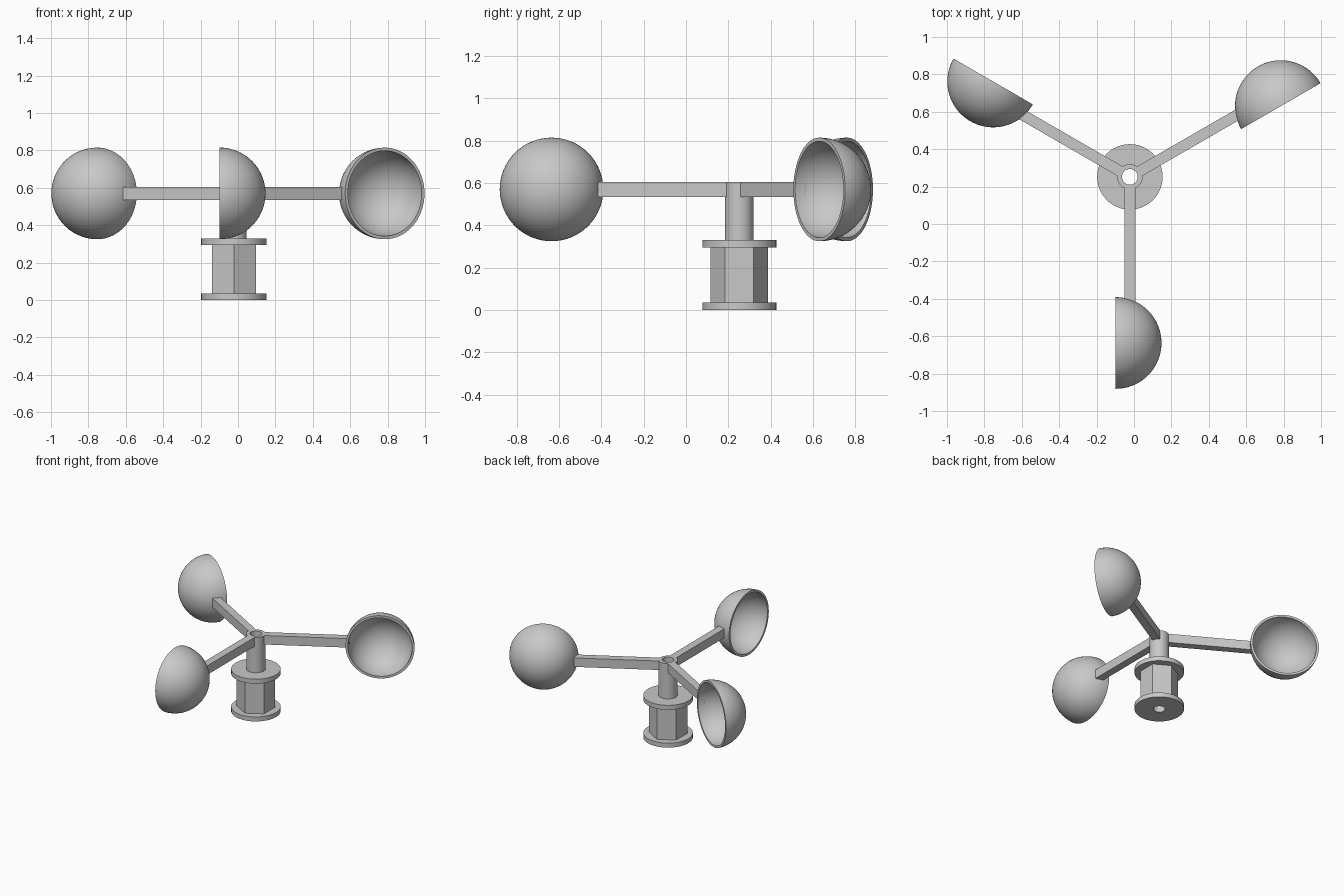
import bpy
import bmesh
from math import sin, cos, pi, radians
from mathutils import Vector

if "Cube" in bpy.data.objects:
    bpy.data.objects.remove(bpy.data.objects["Cube"])

AXIS = Vector((-0.022, 0.252, 0))   # spindle position
BORE = 0.042
SEGMENTS = 48
ARM_Z = 0.57

grey = bpy.data.materials.new("plain grey")
grey.use_nodes = True
colour = (0.58, 0.58, 0.58, 1)
grey.diffuse_color = colour
grey.node_tree.nodes["Principled BSDF"].inputs["Base Color"].default_value = colour


def finish(bm, name):
    """Turn a bmesh into a mesh with the shared material."""
    bmesh.ops.recalc_face_normals(bm, faces=bm.faces)
    mesh = bpy.data.meshes.new(name)
    bm.to_mesh(mesh)
    bm.free()
    mesh.materials.append(grey)
    return mesh


def place(mesh, name, turn=0):
    obj = bpy.data.objects.new(name, mesh)
    obj.location = AXIS
    obj.rotation_euler.z = turn
    bpy.context.collection.objects.link(obj)
    return obj


def tube(name, radius, z0, z1, hexagonal=False):
    """Bored cylinder, or bored hexagonal prism with corners on the y axis."""
    bm = bmesh.new()
    rings = []
    for i in range(SEGMENTS):
        a = 2 * pi * i / SEGMENTS
        r = radius
        if hexagonal:
            off = (a + pi / 6) % (pi / 3) - pi / 6
            r = radius * cos(pi / 6) / cos(off)
        corners = ((r, z0), (r, z1), (BORE, z1), (BORE, z0))
        rings.append([bm.verts.new((d * cos(a), d * sin(a), z)) for d, z in corners])
    for i, ring in enumerate(rings):
        after = rings[(i + 1) % SEGMENTS]
        for k in range(4):
            n = (k + 1) % 4
            bm.faces.new((ring[k], after[k], after[n], ring[n]))
    return place(finish(bm, name), name)


def arm_mesh(start, end, width, height):
    """Square bar running out along -y."""
    bm = bmesh.new()
    bmesh.ops.create_cube(bm, size=1)
    bmesh.ops.scale(bm, vec=(width, end - start, height), verts=bm.verts)
    bmesh.ops.translate(bm, vec=(0, -(start + end) / 2, ARM_Z), verts=bm.verts)
    return finish(bm, "arm")


def cup_mesh(centre, outer, inner, steps=20):
    """Hollow half sphere opening toward -x, lathed about the x axis."""
    bm = bmesh.new()
    angles = [pi / 2 * i / steps for i in range(steps + 1)]
    path = [(outer * cos(a), outer * sin(a), 0) for a in angles]
    path += [(inner * cos(a), inner * sin(a), 0) for a in reversed(angles)]
    verts = [bm.verts.new(p) for p in path]
    edges = [bm.edges.new(pair) for pair in zip(verts, verts[1:])]
    bmesh.ops.spin(bm, geom=verts + edges, cent=(0, 0, 0), axis=(1, 0, 0),
                   angle=2 * pi, steps=64)
    bmesh.ops.remove_doubles(bm, verts=bm.verts, dist=0.0001)
    bmesh.ops.translate(bm, vec=centre, verts=bm.verts)
    return finish(bm, "cup")


# Bored base spool and hub
parts = [
    tube("bottom_flange", 0.175, 0, 0.035),
    tube("hexagonal_body", 0.136, 0.035, 0.295, hexagonal=True),
    tube("top_flange", 0.175, 0.295, 0.33),
    tube("hub", 0.068, 0.33, 0.605),
]

# Three arms, each carrying a cup
arm = arm_mesh(0.061, 0.667, 0.058, 0.07)
cup = cup_mesh((-0.076, -0.888, ARM_Z), 0.245, 0.228)
for turn, label in ((0, "front"), (120, "left"), (240, "right")):
    parts.append(place(arm, label + "_arm", radians(turn)))
    parts.append(place(cup, label + "_cup", radians(turn)))

# Smooth curved walls, keep hard edges
bpy.ops.object.select_all(action="DESELECT")
for obj in parts:
    obj.select_set(True)
bpy.context.view_layer.objects.active = parts[0]
bpy.ops.object.shade_smooth_by_angle(angle=radians(30))
